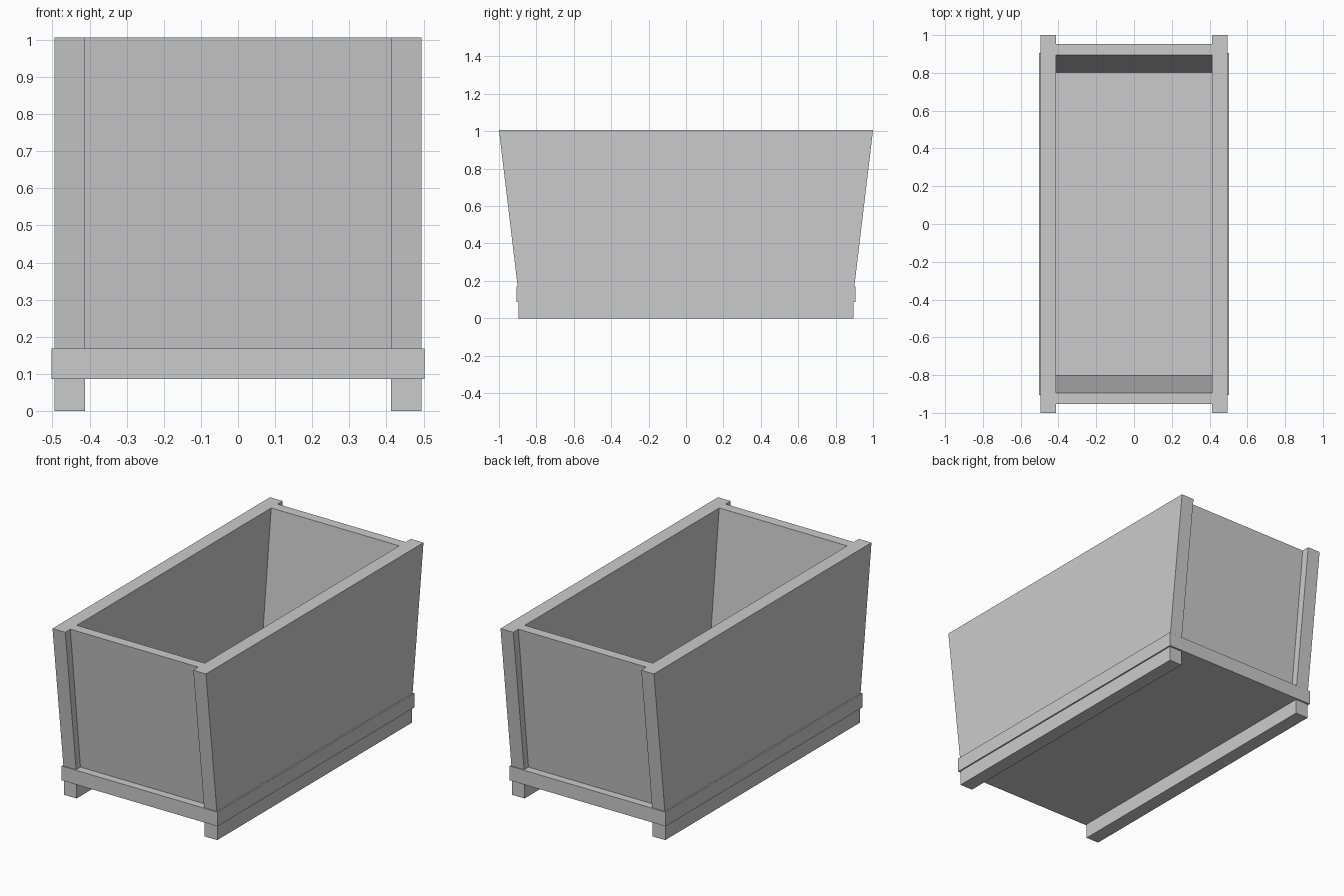
import bpy

if "Cube" in bpy.data.objects:
    bpy.data.objects.remove(bpy.data.objects["Cube"])

Z_BASE, Z_FLOOR, Z_TOP = 0.086, 0.169, 1.007
X_IN, X_OUT = 0.412, 0.494


def prism(name, profile, x0, x1):
    """Extrude a (y, z) profile along x; profile runs anticlockwise seen from +x."""
    n = len(profile)
    verts = [(x, y, z) for x in (x0, x1) for y, z in profile]
    faces = [tuple(reversed(range(n))), tuple(range(n, 2 * n))]
    faces += [(i, (i + 1) % n, n + (i + 1) % n, n + i) for i in range(n)]
    mesh = bpy.data.meshes.new(name)
    mesh.from_pydata(verts, [], faces)
    obj = bpy.data.objects.new(name, mesh)
    bpy.context.collection.objects.link(obj)
    return obj


def rect(y, z0, z1):
    return [(-y, z0), (y, z0), (y, z1), (-y, z1)]


# Floor slab with a slight overhang all round
prism("floor_slab", rect(0.906, Z_BASE, Z_FLOOR), -0.502, 0.502)

# Runners and flared side boards, left and right
side_profile = [(-0.9, Z_FLOOR), (0.9, Z_FLOOR), (1.0, Z_TOP), (-1.0, Z_TOP)]
for label, x0, x1 in (("left", -X_OUT, -X_IN), ("right", X_IN, X_OUT)):
    prism(label + "_runner", rect(0.896, 0, Z_BASE), x0, x1)
    prism(label + "_side_board", side_profile, x0, x1)

# Sloping end boards, set in from the side board edges
end_profile = [(0.802, Z_FLOOR), (0.86, Z_FLOOR), (0.953, Z_TOP), (0.894, Z_TOP)]
prism("back_end_board", end_profile, -X_IN, X_IN)
prism("front_end_board", [(-y, z) for y, z in reversed(end_profile)], -X_IN, X_IN)
